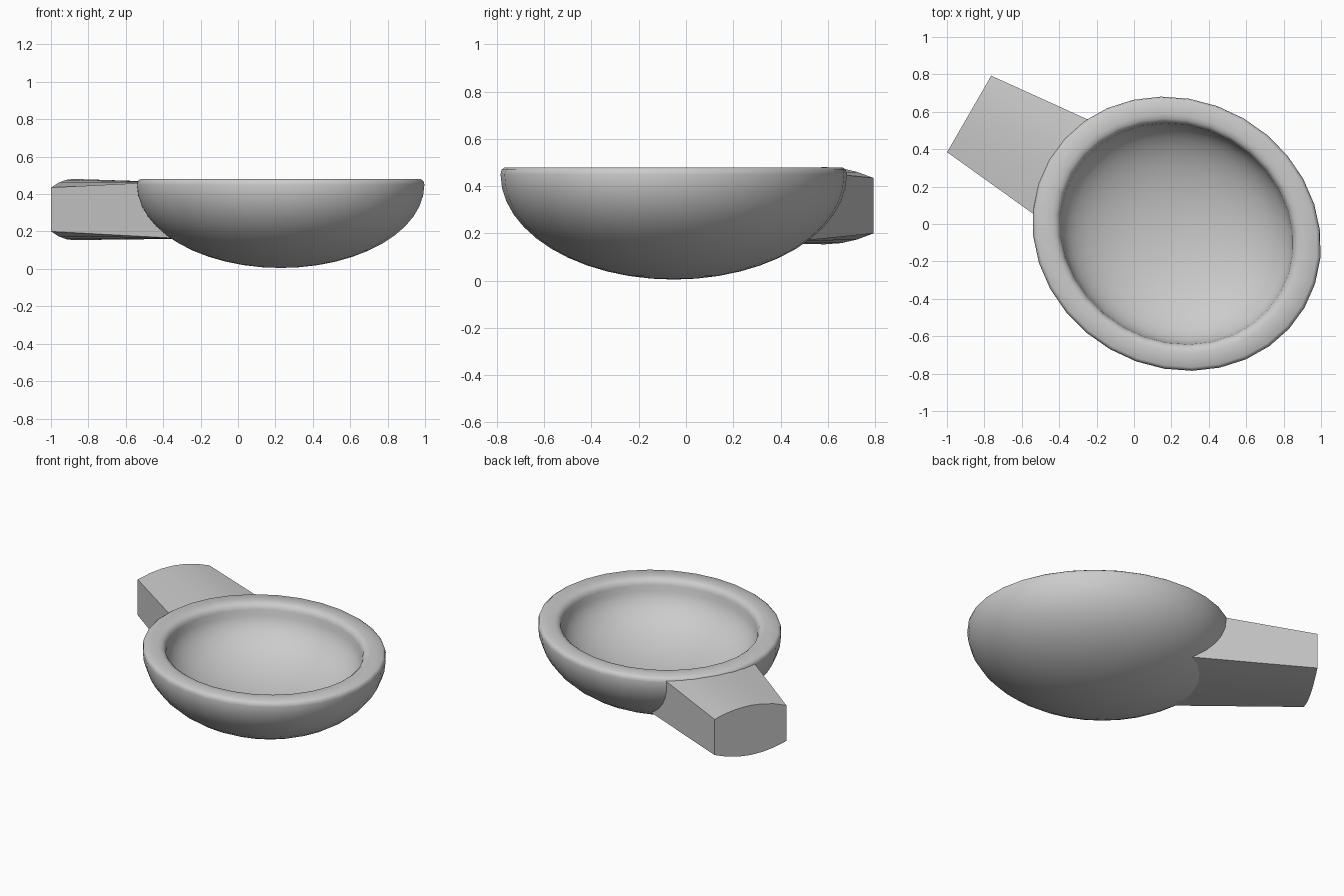
import bpy, bmesh
from math import sin, cos, pi, radians
from mathutils import Matrix, Vector

old = bpy.data.objects.get("Cube")
if old:
    bpy.data.objects.remove(old, do_unlink=True)

grey = bpy.data.materials.new("plain_grey")
grey.use_nodes = True
grey.diffuse_color = (0.6, 0.6, 0.6, 1)
grey.node_tree.nodes["Principled BSDF"].inputs["Base Color"].default_value = (0.6, 0.6, 0.6, 1)

# Shared placement: local +x points along the handle, away from the bowl
PLACE = Matrix.Translation((0.228, -0.052, 0)) @ Matrix.Rotation(radians(150), 4, 'Z')


def finish(name, bm, angle):
    bmesh.ops.recalc_face_normals(bm, faces=bm.faces)
    mesh = bpy.data.meshes.new(name)
    bm.to_mesh(mesh)
    bm.free()
    mesh.materials.append(grey)
    obj = bpy.data.objects.new(name, mesh)
    obj.matrix_world = PLACE
    bpy.context.collection.objects.link(obj)
    bpy.ops.object.select_all(action='DESELECT')
    obj.select_set(True)
    bpy.context.view_layer.objects.active = obj
    bpy.ops.object.shade_smooth_by_angle(angle=radians(angle))
    return obj


def quarter(radius, top, depth, steps):
    """Quarter ellipse from the bottom centre up to the widest point."""
    return [(radius * sin(i * pi / 2 / steps), top - depth * cos(i * pi / 2 / steps))
            for i in range(steps + 1)]


# Bowl: hollow half ellipsoid with a thick rounded rim
rim = [(0.994, 0.47), (0.975, 0.48), (0.87, 0.48), (0.84, 0.475), (0.818, 0.462)]
profile = quarter(1, 0.45, 0.445, 12) + rim + quarter(0.808, 0.44, 0.30, 12)[::-1]
bm = bmesh.new()
pts = [bm.verts.new((r, 0, z)) for r, z in profile]
edges = [bm.edges.new(pair) for pair in zip(pts, pts[1:])]
bmesh.ops.spin(bm, geom=pts + edges, axis=(0, 0, 1), cent=(0, 0, 0),
               angle=2 * pi, steps=32, use_merge=True)
bmesh.ops.remove_doubles(bm, verts=bm.verts, dist=0.0005)
bmesh.ops.scale(bm, vec=(0.79, 0.713, 1), verts=bm.verts)
finish("bowl", bm, 50)


# Handle: tapering block whose outer end is arched above and below
def section(half, low, high, arch, u_low, u_high, steps=6):
    ts = [2 * i / steps - 1 for i in range(steps + 1)]
    top = [Vector((u_high, half * t, high + arch * (1 - t * t))) for t in ts]
    base = [Vector((u_low, half * t, low - arch * (1 - t * t))) for t in ts]
    return top + base[::-1]


bm = bmesh.new()
inner = [bm.verts.new(p) for p in section(0.295, 0.165, 0.46, 0.003, 0.5, 0.68)]
outer = [bm.verts.new(p) for p in section(0.236, 0.2, 0.435, 0.046, 1.281, 1.281)]
bm.faces.new(inner)
bm.faces.new(outer)
count = len(inner)
for i in range(count):
    j = (i + 1) % count
    bm.faces.new((inner[i], inner[j], outer[j], outer[i]))
finish("handle", bm, 20)
